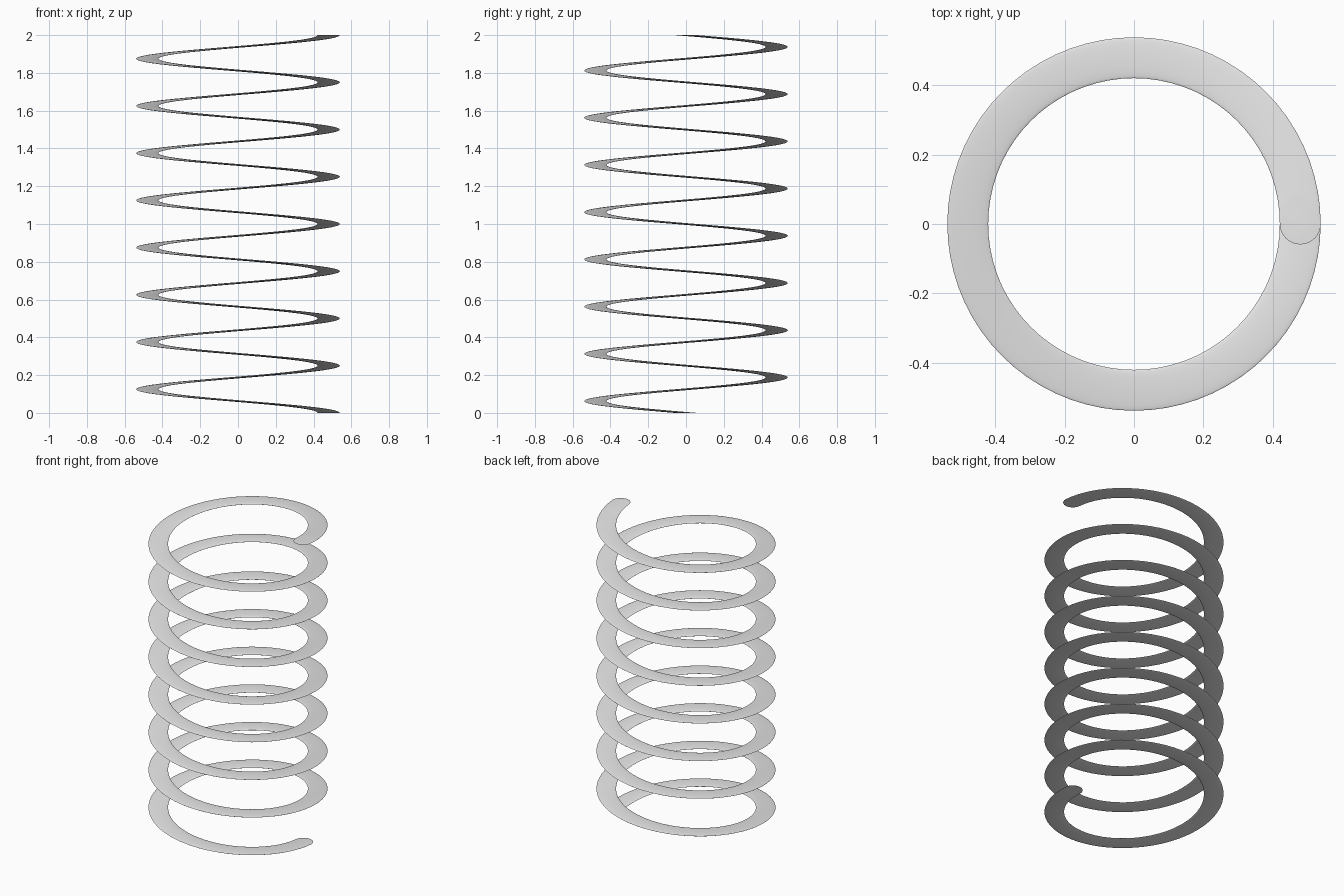
import bpy
import bmesh
import math
from mathutils import Matrix, Vector

cube = bpy.data.objects.get("Cube")
if cube:
    bpy.data.objects.remove(cube, do_unlink=True)

COIL_RADIUS = 0.48
WIRE_RADIUS = 0.059
HEIGHT = 2.0
TURNS = 8
STEPS = TURNS * 72
SIDES = 32

# Plain grey metal
grey = bpy.data.materials.new("light grey")
grey.use_nodes = True
colour = (0.8, 0.8, 0.8, 1)
grey.diffuse_color = colour
grey.node_tree.nodes["Principled BSDF"].inputs["Base Color"].default_value = colour

# Level circle that is swept along the coil
profile = []
for j in range(SIDES):
    a = math.tau * j / SIDES
    profile.append(Vector((COIL_RADIUS + WIRE_RADIUS * math.cos(a),
                           WIRE_RADIUS * math.sin(a), 0)))

# Clockwise rising sweep; the circle stays level, giving a thin ribbon
bm = bmesh.new()
rings = []
for i in range(STEPS + 1):
    t = i / STEPS
    place = (Matrix.Translation((0, 0, HEIGHT * t))
             @ Matrix.Rotation(-math.tau * TURNS * t, 4, 'Z'))
    rings.append([bm.verts.new(place @ p) for p in profile])

for low, high in zip(rings, rings[1:]):
    for j in range(SIDES):
        k = (j + 1) % SIDES
        bm.faces.new((low[j], low[k], high[k], high[j]))

# Flat round ends
bm.faces.new(list(reversed(rings[0])))
bm.faces.new(rings[-1])

mesh = bpy.data.meshes.new("spring_coil")
bm.to_mesh(mesh)
bm.free()
mesh.materials.append(grey)

coil = bpy.data.objects.new("spring_coil", mesh)
bpy.context.collection.objects.link(coil)
bpy.ops.object.select_all(action='DESELECT')
coil.select_set(True)
bpy.context.view_layer.objects.active = coil
bpy.ops.object.shade_smooth_by_angle(angle=math.radians(30))
